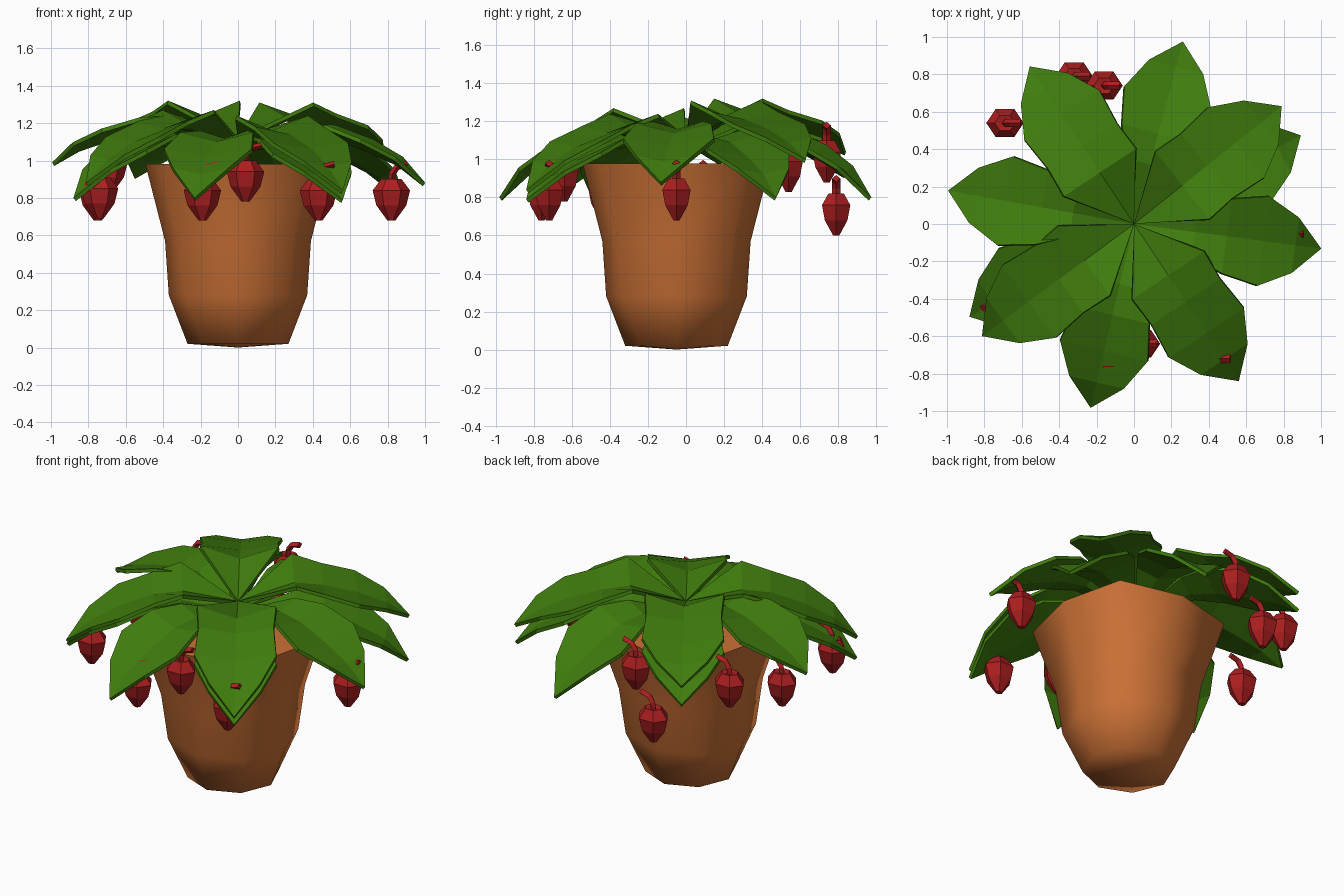
import bpy, bmesh, math
from mathutils import Vector

if "Cube" in bpy.data.objects:
    bpy.data.objects.remove(bpy.data.objects["Cube"])


def material(name, rgb):
    m = bpy.data.materials.new(name)
    m.diffuse_color = (*rgb, 1)
    m.use_nodes = True
    m.node_tree.nodes["Principled BSDF"].inputs["Base Color"].default_value = m.diffuse_color
    return m


GREEN = material("leaf green", (0.05, 0.2, 0.004))
RED = material("berry red", (0.41, 0.013, 0.014))
CLAY = material("terracotta", (0.60, 0.165, 0.036))


def make_object(name, bm, mat):
    bmesh.ops.recalc_face_normals(bm, faces=bm.faces[:])
    me = bpy.data.meshes.new(name)
    bm.to_mesh(me)
    bm.free()
    me.materials.append(mat)
    ob = bpy.data.objects.new(name, me)
    bpy.context.collection.objects.link(ob)
    return ob


def skin(bm, rings, close_start=None, close_end=None):
    """Join equal rings of points; optional apex points close the ends."""
    rows = [[bm.verts.new(p) for p in ring] for ring in rings]
    n = len(rows[0])
    for a, b in zip(rows, rows[1:]):
        for i in range(n):
            bm.faces.new((a[i], a[(i + 1) % n], b[(i + 1) % n], b[i]))
    for row, apex in ((rows[0], close_start), (rows[-1], close_end)):
        if apex is None:
            bm.faces.new(row)
        else:
            v = bm.verts.new(apex)
            for i in range(n):
                bm.faces.new((row[i], row[(i + 1) % n], v))


# Pot: eight-sided, a little square towards the rim
def pot_ring(z, r, diag):
    ring = []
    for i in range(8):
        a = i * math.pi / 4
        k = r * (diag if i % 2 else 1)
        ring.append((k * math.cos(a), k * math.sin(a) - 0.05, z))
    return ring


bm = bmesh.new()
skin(bm, [pot_ring(0.02, 0.27, 1.0), pot_ring(0.28, 0.37, 1.05),
          pot_ring(0.57, 0.39, 1.10), pot_ring(0.98, 0.495, 1.14)],
     close_start=(0, -0.05, 0))
pot = make_object("pot", bm, CLAY)
bpy.context.view_layer.objects.active = pot
pot.select_set(True)
bpy.ops.object.shade_smooth_by_angle(angle=math.radians(65))
pot.select_set(False)


# Leaves: arched, with a valley fold along the midrib that fades to the tip
RADII = (0.33, 0.5, 0.7, 0.87)


def leaf(name, angle, widths, dips, shoulder, centre_z, peak, tip):
    a = math.radians(angle)
    out = Vector((math.cos(a), math.sin(a), 0))
    side = Vector((-out.y, out.x, 0))
    d = peak - shoulder - tip
    heights = (peak, peak - shoulder, peak - shoulder - 0.25 * d,
               peak - shoulder - 0.55 * d)
    bm = bmesh.new()
    start = bm.verts.new((0, 0, centre_z))
    rows = []
    for r, z, w, dip in zip(RADII, heights, widths, dips):
        edge = out * r + Vector((0, 0, z))
        rows.append([bm.verts.new(edge + side * w),
                     bm.verts.new(edge - Vector((0, 0, dip))),
                     bm.verts.new(edge - side * w)])
    end = bm.verts.new(out * 1.01 + Vector((0, 0, tip)))
    for i in (0, 1):
        bm.faces.new((start, rows[0][i + 1], rows[0][i]))
        for p, q in zip(rows, rows[1:]):
            bm.faces.new((p[i], p[i + 1], q[i + 1], q[i]))
        bm.faces.new((rows[-1][i], rows[-1][i + 1], end))
    ob = make_object(name, bm, GREEN)
    if ob.data.polygons[0].normal.z < 0:
        ob.data.flip_normals()
    s = ob.modifiers.new("thickness", 'SOLIDIFY')
    s.thickness = 0.022
    s.offset = -1


# angle, edge peak height, tip height
LOWER = [(28, 1.15, 0.80), (75, 1.18, 0.80), (123.5, 1.19, 0.92),
         (169.8, 1.24, 0.99), (209.4, 1.15, 0.80), (256.7, 1.16, 0.80),
         (303.7, 1.13, 0.79), (352.5, 1.20, 0.88)]
UPPER = [(38.6, 1.31, 1.00), (123.5, 1.32, 1.04),
         (216.4, 1.27, 0.88), (303.7, 1.24, 0.84)]
for i, (ang, peak, tip) in enumerate(LOWER):
    leaf(f"lower_leaf_{i + 1}", ang, (0.13, 0.20, 0.24, 0.15),
         (0.04, 0.05, 0.045, 0.03), 0.01, 1.06, peak, tip)
for i, (ang, peak, tip) in enumerate(UPPER):
    leaf(f"upper_leaf_{i + 1}", ang, (0.23, 0.22, 0.24, 0.15),
         (0.08, 0.04, 0.03, 0.025), 0.06, 1.12, peak, tip)


# Berries: faceted, slightly flattened, with a stem bending to the right
def berry(name, x, y, z):
    c = Vector((x, y, z))

    def ring(r, h):
        return [c + Vector((r * math.cos(i * math.pi / 3),
                            0.86 * r * math.sin(i * math.pi / 3), h))
                for i in range(6)]

    bm = bmesh.new()
    skin(bm, [ring(0.022, -0.12), ring(0.08, -0.04), ring(0.1, 0.04),
              ring(0.055, 0.1)], close_end=c + Vector((0, 0, 0.09)))
    path = [(0, 0.085), (0.005, 0.13), (0.03, 0.165), (0.085, 0.18)]
    normals = [(1, 0), (0.93, -0.37), (0.55, -0.83), (0.1, -1)]
    stem = []
    for (px, pz), (nx, nz) in zip(path, normals):
        p = c + Vector((px, 0, pz))
        n = Vector((nx, 0, nz)) * 0.018
        s = Vector((0, 0.022, 0))
        stem.append([p + n, p + s, p - n, p - s])
    skin(bm, stem)
    make_object(name, bm, RED)


BERRIES = [(0.82, -0.05, 0.80), (0.43, -0.72, 0.80), (0.04, -0.64, 0.90),
           (-0.19, -0.76, 0.80), (-0.74, -0.44, 0.81), (-0.75, 0.09, 0.80),
           (-0.69, 0.54, 0.95), (-0.16, 0.74, 1.00), (-0.32, 0.79, 0.72)]
for i, p in enumerate(BERRIES):
    berry(f"berry_{i + 1}", *p)
